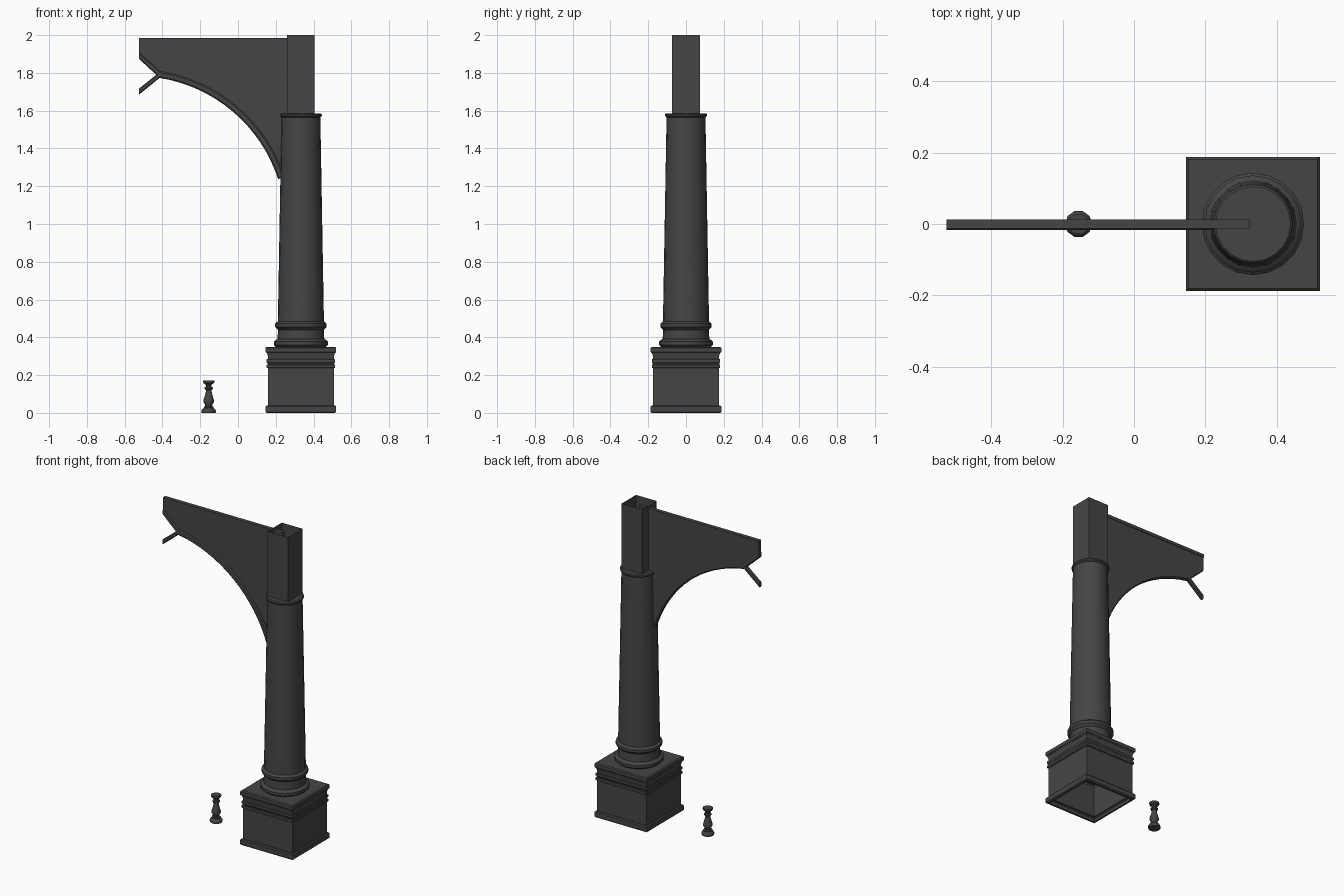
import bpy, bmesh, math

cube = bpy.data.objects.get("Cube")
if cube:
    bpy.data.objects.remove(cube)

iron = bpy.data.materials.new("dark grey iron")
iron.use_nodes = True
GREY = (0.06, 0.06, 0.06, 1)
iron.diffuse_color = GREY
iron.node_tree.nodes["Principled BSDF"].inputs["Base Color"].default_value = GREY

CX = 0.333      # column axis
END = -0.525    # free end of the bracket


def finish(name, bm, angle=35):
    bmesh.ops.recalc_face_normals(bm, faces=bm.faces)
    me = bpy.data.meshes.new(name)
    bm.to_mesh(me)
    bm.free()
    me.materials.append(iron)
    me.shade_smooth()
    me.set_sharp_from_angle(angle=math.radians(angle))
    ob = bpy.data.objects.new(name, me)
    bpy.context.collection.objects.link(ob)
    return ob


def loft(name, rings, cap_start=False, cap_end=False, angle=35):
    """Skin a list of closed rings of points."""
    bm = bmesh.new()
    loops = [[bm.verts.new(p) for p in ring] for ring in rings]
    for a, b in zip(loops, loops[1:]):
        for i in range(len(a)):
            j = (i + 1) % len(a)
            bm.faces.new((a[i], a[j], b[j], b[i]))
    if cap_start:
        bm.faces.new(loops[0])
    if cap_end:
        bm.faces.new(loops[-1])
    return finish(name, bm, angle)


def turned(name, profile, x, sides, cap_start=False, cap_end=True):
    """Turn (radius, height) pairs; four sides give a square of that half width."""
    grow, turn = (math.sqrt(2), math.pi / 4) if sides == 4 else (1, 0)
    angles = [turn + math.tau * i / sides for i in range(sides)]
    rings = [[(x + r * grow * math.cos(a), r * grow * math.sin(a), z) for a in angles]
             for r, z in profile]
    return loft(name, rings, cap_start, cap_end)


def band(r, z0, z1, c=0.006):
    """Moulding with softened edges."""
    return [(r - c, z0), (r, z0 + c), (r, z1 - c), (r - c, z1)]


def rib(name, pairs, front=-0.017, back=0.009):
    """Chamfered bar between matching lower and upper (x, z) points."""
    c = 0.006
    section = [(0, front + c), (0, back - c), (0.2, back), (0.8, back),
               (1, back - c), (1, front + c), (0.8, front), (0.2, front)]
    rings = [[(lo[0] + (up[0] - lo[0]) * t, y, lo[1] + (up[1] - lo[1]) * t)
              for t, y in section] for lo, up in pairs]
    return loft(name, rings, True, True)


# Square pedestal, open underneath
pedestal = [(0.17, 0)] + band(0.187, 0, 0.04) + [(0.175, 0.04), (0.175, 0.237)]
for z in (0.237, 0.265):
    pedestal += band(0.181, z, z + 0.02, 0.003) + [(0.175, z + 0.02)]
pedestal += [(0.175, 0.3), (0.18, 0.317)] + band(0.187, 0.317, 0.35)
turned("pedestal", pedestal, CX, 4)

# Round column with foot mouldings and collar
column = band(0.143, 0.35, 0.387, 0.01) + [(0.124, 0.39), (0.121, 0.44)]
column += band(0.136, 0.445, 0.482, 0.01) + [(0.122, 0.484), (0.103, 1.565)]
column += band(0.111, 1.566, 1.586)
turned("column", column, CX, 20)

# Hollow square post above the collar
turned("upper_post", [(0.073, 1.58), (0.073, 2.0)], CX, 4, cap_end=False)

# Curved rib under the bracket
lower, upper = [], []
for i in range(17):
    a = math.radians(81 - 63 * i / 16)
    for points, r in ((lower, 0.79), (upper, 0.825)):
        points.append((-0.539 + r * math.cos(a), 0.993 + r * math.sin(a)))
rib("arch_rib", list(zip(lower, upper)))

# Short crossing ribs at the free end
rib("lower_brace", [((END, 1.684), (END, 1.716)), (lower[0], upper[0])])
rib("upper_brace", [((END, 1.875), (END, 1.908)), (lower[0], upper[0])])

# Web plate filling the bracket
outline = [(0.325, 1.97), (END, 1.97), (END, 1.89), (-0.415, 1.795)]
outline += [((a[0] + b[0]) / 2, (a[1] + b[1]) / 2) for a, b in zip(lower, upper)]
outline += [(0.325, 1.25)]
loft("bracket_web", [[(x, y, z) for x, z in outline] for y in (-0.009, 0.009)], True, True)

# Flat rail along the top of the bracket
rail = [(-0.0125, 1.965), (0.0125, 1.965), (0.0125, 1.985), (-0.0125, 1.985)]
loft("top_rail", [[(x, y, z) for y, z in rail] for x in (END, 0.325)], True, True)

# Small turned baluster standing apart
baluster = [(0.037, 0), (0.038, 0.012), (0.034, 0.02), (0.026, 0.026), (0.026, 0.032),
            (0.018, 0.036), (0.02, 0.045), (0.028, 0.058), (0.027, 0.07), (0.018, 0.1),
            (0.014, 0.12), (0.022, 0.126), (0.022, 0.134), (0.015, 0.139), (0.016, 0.15),
            (0.028, 0.158), (0.03, 0.164), (0.03, 0.172)]
turned("baluster", baluster, -0.155, 10, cap_start=True)
